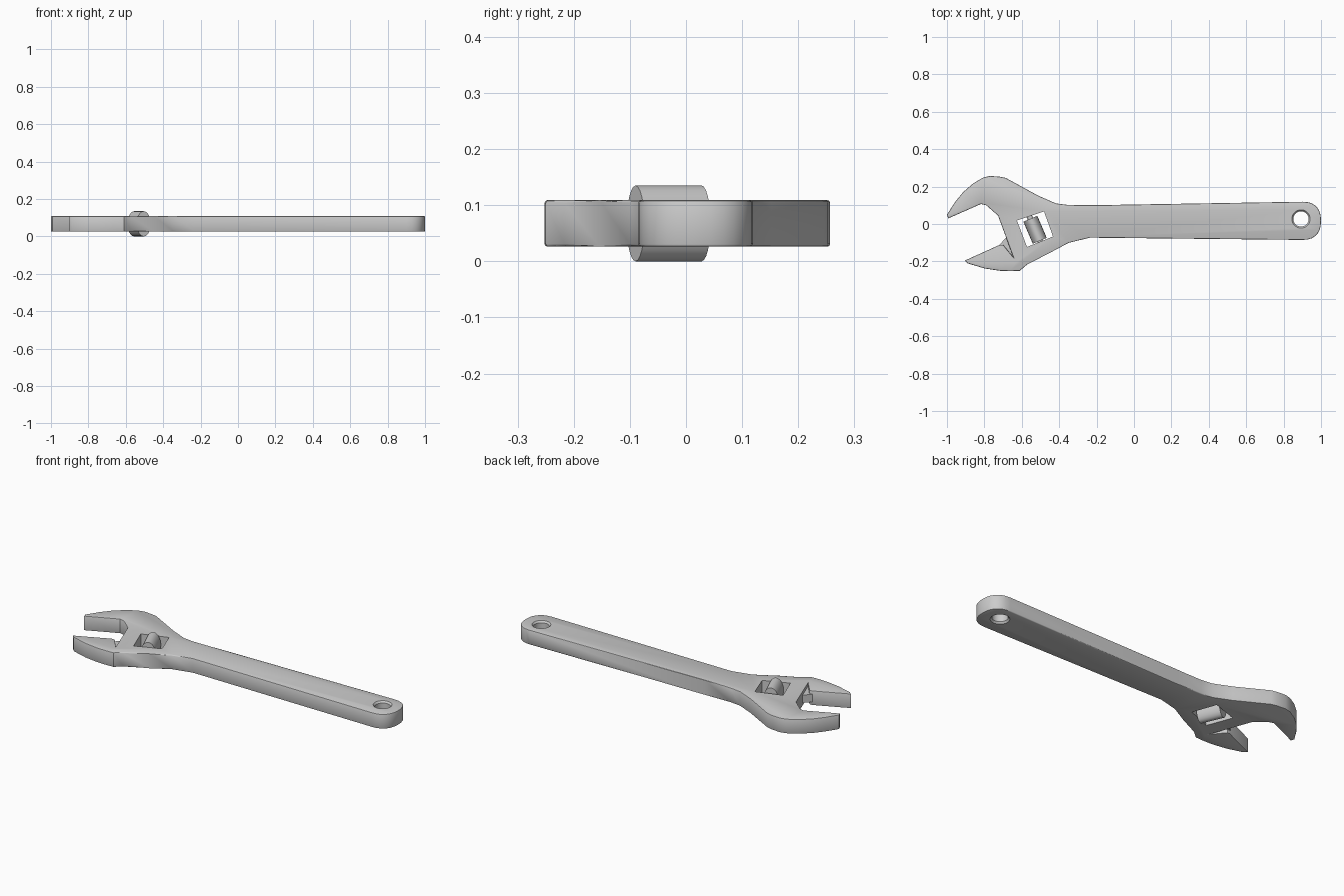
import bpy, bmesh, math

if "Cube" in bpy.data.objects:
    bpy.data.objects.remove(bpy.data.objects["Cube"])

Z0, Z1 = 0.026, 0.109
ZM = (Z0 + Z1) / 2


def add_object(name, bm):
    bmesh.ops.recalc_face_normals(bm, faces=bm.faces)
    me = bpy.data.meshes.new(name)
    bm.to_mesh(me)
    bm.free()
    ob = bpy.data.objects.new(name, me)
    bpy.context.collection.objects.link(ob)
    return ob


def plate(name, pts, z0, z1, bevel=0.0):
    """Extrude an outline, optionally softening the top and bottom rims."""
    bm = bmesh.new()
    face = bm.faces.new([bm.verts.new((x, y, z0)) for x, y in pts])
    up = bmesh.ops.extrude_face_region(bm, geom=[face])["geom"]
    for v in up:
        if isinstance(v, bmesh.types.BMVert):
            v.co.z = z1
    if bevel:
        rims = [e for e in bm.edges if abs(e.verts[0].co.z - e.verts[1].co.z) < 1e-6]
        bmesh.ops.bevel(bm, geom=rims, offset=bevel, segments=2, profile=0.5, affect='EDGES')
    return add_object(name, bm)


def lathe(name, rings, n=32):
    """Stack circular rings (radius, z) into a closed solid."""
    bm = bmesh.new()
    loops = [[bm.verts.new((r * math.cos(math.tau * i / n), r * math.sin(math.tau * i / n), z))
              for i in range(n)] for r, z in rings]
    for a, b in zip(loops, loops[1:]):
        for i in range(n):
            j = (i + 1) % n
            bm.faces.new((a[i], a[j], b[j], b[i]))
    bm.faces.new(loops[0])
    bm.faces.new(loops[-1])
    return add_object(name, bm)


def select(ob):
    bpy.ops.object.select_all(action='DESELECT')
    ob.select_set(True)
    bpy.context.view_layer.objects.active = ob


def smooth(ob, angle=30):
    select(ob)
    bpy.ops.object.shade_smooth_by_angle(angle=math.radians(angle))


def cut(ob, cutter):
    cutter.hide_render = True
    mod = ob.modifiers.new("cut", 'BOOLEAN')
    mod.operation, mod.solver, mod.object = 'DIFFERENCE', 'EXACT', cutter
    select(ob)
    bpy.ops.object.modifier_apply(modifier=mod.name)
    bpy.data.objects.remove(cutter)


# Head, jaws and handle as one forged outline
upper_jaw = [(-0.993, 0.03), (-1.0, 0.05), (-0.957, 0.117), (-0.914, 0.17), (-0.86, 0.217),
             (-0.807, 0.248), (-0.77, 0.257), (-0.717, 0.253), (-0.685, 0.246)]
top_side = [(-0.513, 0.152), (-0.417, 0.11), (-0.353, 0.102), (-0.19, 0.101)]
# Rounded handle end
end = [(0.902 + 0.098 * math.copysign(abs(math.cos(a)) ** 0.85, math.cos(a)),
        0.017 + 0.102 * math.copysign(abs(math.sin(a)) ** 0.85, math.sin(a)))
       for a in [math.pi * (0.5 - i / 14) for i in range(15)]]
bottom_side = [(-0.235, -0.073), (-0.348, -0.1), (-0.45, -0.154), (-0.572, -0.217), (-0.61, -0.25)]
lower_jaw = [(-0.66, -0.252), (-0.717, -0.25), (-0.797, -0.238), (-0.888, -0.211), (-0.904, -0.195),
             (-0.717, -0.111), (-0.7, -0.111), (-0.645, -0.178)]
throat = [(-0.727, 0.045), (-0.79, 0.1), (-0.818, 0.107)]
body = plate("wrench_body", upper_jaw + top_side + end + bottom_side + lower_jaw + throat, Z0, Z1, 0.005)

# Adjuster window and chamfered hanging hole
cut(body, plate("window_cutter", [(-0.626, 0.019), (-0.481, 0.067), (-0.433, -0.067), (-0.572, -0.123)],
                -0.1, 0.3))
hole = lathe("hole_cutter", [(0.049, -0.02), (0.049, Z0), (0.041, Z0 + 0.01), (0.041, Z1 - 0.01),
                             (0.049, Z1), (0.049, 0.16)])
hole.location = (0.893, 0.027, 0)
cut(body, hole)
smooth(body)

# Thin sliding web behind the lower jaw
plate("jaw_web", [(-0.725, -0.118), (-0.679, -0.067), (-0.638, -0.17), (-0.66, -0.18)],
      ZM - 0.022, ZM + 0.022)

# Adjuster roller lying across the window
roller = lathe("adjuster_roller", [(0.0675, -0.064), (0.0675, 0.064)], 24)
for v in roller.data.vertices:
    x, y, z = v.co
    v.co = (y * 0.6, z, x)
roller.rotation_euler.z = math.radians(23)
roller.location = (-0.529, -0.031, 0.0675)
smooth(roller)
roller.data.update()

# Slim pin carrying the roller
pin = lathe("roller_pin", [(0.015, -0.09), (0.015, 0.09)], 16)
pin.rotation_euler = (math.radians(90), 0, math.radians(23))
pin.location = (-0.529, -0.031, ZM)
smooth(pin)
